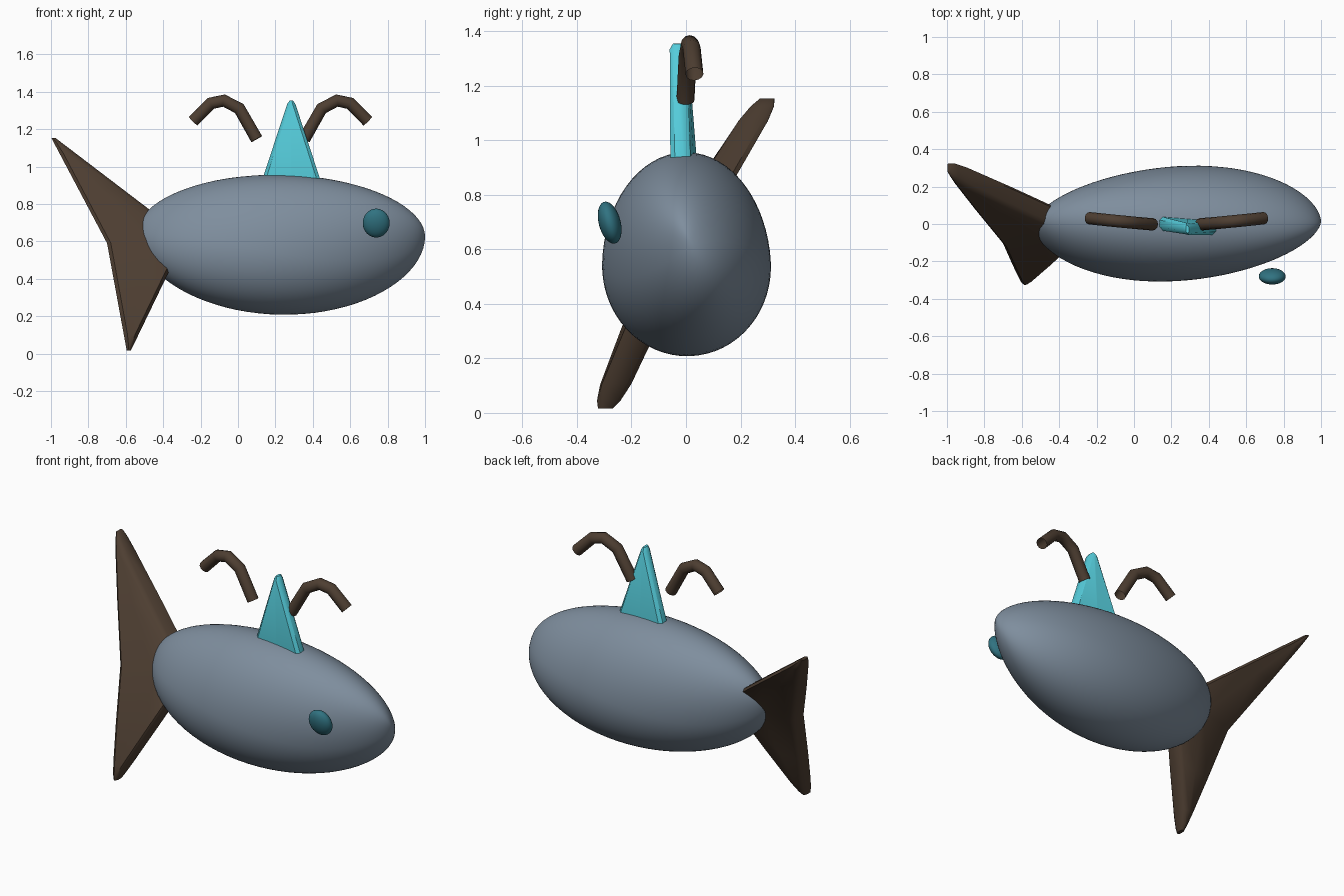
import bpy, bmesh
from math import radians, sqrt
from mathutils import Vector, Matrix

if "Cube" in bpy.data.objects:
    bpy.data.objects.remove(bpy.data.objects["Cube"])


def material(name, rgb):
    m = bpy.data.materials.new(name)
    m.diffuse_color = (*rgb, 1)
    m.use_nodes = True
    m.node_tree.nodes["Principled BSDF"].inputs["Base Color"].default_value = m.diffuse_color
    return m


SLATE = material("slate", (0.21, 0.27, 0.34))
BROWN = material("brown", (0.075, 0.048, 0.031))
CYAN = material("cyan", (0.09, 0.60, 0.70))
TEAL = material("teal", (0.03, 0.17, 0.22))


def twist(p, axis_z=0.72):
    """Twist a point about a lengthwise axis, as the whole model is twisted."""
    rot = Matrix.Rotation(radians(29) * (p[0] - 0.20), 3, 'X')
    axis = Vector((0, 0, axis_z))
    return rot @ (Vector(p) - axis) + axis


def finish(bm, name, mat, angle):
    bmesh.ops.recalc_face_normals(bm, faces=bm.faces)
    me = bpy.data.meshes.new(name)
    bm.to_mesh(me)
    bm.free()
    ob = bpy.data.objects.new(name, me)
    bpy.context.collection.objects.link(ob)
    me.materials.append(mat)
    bpy.ops.object.select_all(action='DESELECT')
    ob.select_set(True)
    bpy.context.view_layer.objects.active = ob
    bpy.ops.object.shade_smooth_by_angle(angle=radians(angle))


def plate(stations, name, mat, angle):
    """Loft bevelled plate sections: back point, front point, half thickness."""
    bm = bmesh.new()
    rings = []
    for a, b, w in stations:
        chord = (b - a).length
        c = min(0.02, 0.35 * chord, 0.5 * w)
        t = c / chord
        sec = [(t, w), (0.5, w), (1 - t, w), (1, w - c), (1, c - w),
               (1 - t, -w), (0.5, -w), (t, -w), (0, c - w), (0, w - c)]
        rings.append([bm.verts.new(a.lerp(b, u) + Vector((0, y, 0))) for u, y in sec])
    n = len(rings[0])
    for r, s in zip(rings, rings[1:]):
        for i in range(n):
            j = (i + 1) % n
            bm.faces.new((r[i], r[j], s[j], s[i]))
    bm.faces.new(rings[0])
    bm.faces.new(rings[-1])
    finish(bm, name, mat, angle)


# body: egg-shaped section, slimmer towards the ends, twisted along its length
bm = bmesh.new()
bmesh.ops.create_uvsphere(bm, u_segments=64, v_segments=40, radius=1,
                          matrix=Matrix.Rotation(radians(90), 4, 'Y'))
for v in bm.verts:
    x, y, z = v.co
    f = sqrt(max(0, 1 - x * x))
    v.co = twist((0.23 + 0.77 * x, 0.307 * y * f ** 0.25,
                  0.635 - 0.012 * x - 0.095 * f + z * (0.416 if z > 0 else 0.332)), 0.66)
finish(bm, "body", SLATE, 60)

# tail: notched two-pointed plate with straight edges
notch, root = twist((-0.70, 0, 0.575)), twist((-0.28, 0, 0.62))
stations = []
for x, z, ts in ((-0.595, -0.045, (1, 0.95, 0.85, 0.5, 0)), (-0.998, 1.247, (0.5, 0.85, 0.95, 1))):
    tip, tip_front = twist((x, 0, z)), twist((x + 0.022, 0, z))
    tip_front.z = tip.z
    for t in ts:
        w = {1: 0.026, 0.95: 0.042, 0.85: 0.054}.get(t, 0.06)
        stations.append((notch.lerp(tip, t), root.lerp(tip_front, t), w))
plate(stations, "tail", BROWN, 45)

# dorsal fin: narrow triangular plate
stations = [(twist((0.285 - h, 0, z)), twist((0.285 + h, 0, z)), w)
            for z, h, w in ((0.88, 0.172, 0.038), (1.335, 0.022, 0.031), (1.355, 0.008, 0.02))]
plate(stations, "dorsal_fin", CYAN, 45)

# water spouts: a mirrored pair of open bent tubes
path = ((0.127, -0.002, 1.147), (0.22, 0.006, 1.31), (0.302, 0.014, 1.353),
        (0.372, 0.021, 1.338), (0.467, 0.031, 1.243))
for side, name in ((-1, "left_spout"), (1, "right_spout")):
    cu = bpy.data.curves.new(name, 'CURVE')
    cu.dimensions = '3D'
    cu.bevel_depth = 0.033
    cu.bevel_resolution = 4
    cu.materials.append(BROWN)
    sp = cu.splines.new('POLY')
    sp.points.add(len(path) - 1)
    for pt, (x, y, z) in zip(sp.points, path):
        pt.co = (0.227 + side * x, y, z, 1)
    bpy.context.collection.objects.link(bpy.data.objects.new(name, cu))

# eye: flattened tilted ball on the front side only
bm = bmesh.new()
bmesh.ops.create_uvsphere(
    bm, u_segments=32, v_segments=20, radius=1,
    matrix=Matrix.Translation((0.739, -0.280, 0.698)) @ Matrix.Rotation(radians(15), 4, 'X')
    @ Matrix.Diagonal((0.072, 0.04, 0.079, 1)))
finish(bm, "eye", TEAL, 60)
